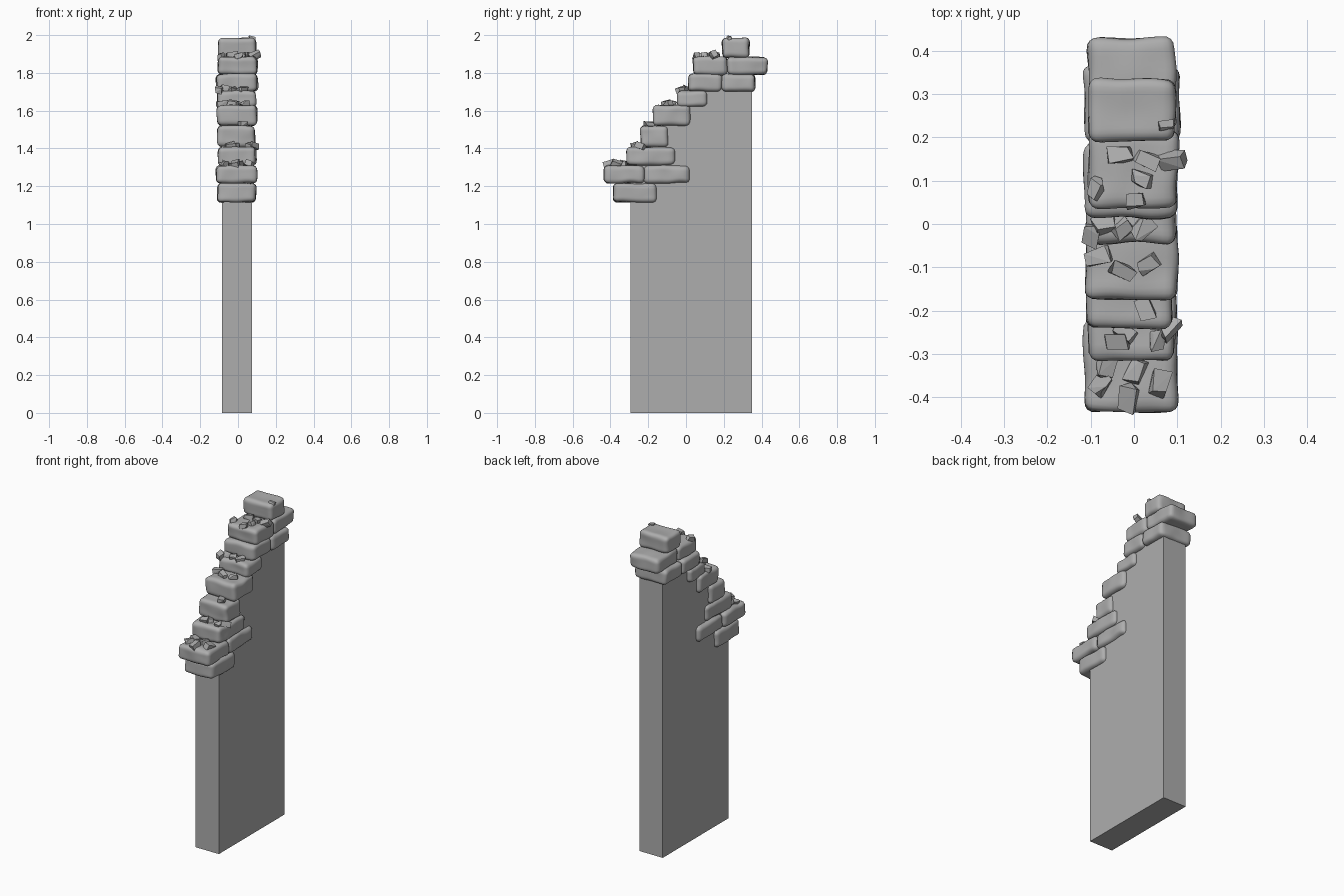
import bpy, bmesh, random
from math import pi
from mathutils import Vector, Euler, noise

random.seed(4)
if "Cube" in bpy.data.objects:
    bpy.data.objects.remove(bpy.data.objects["Cube"], do_unlink=True)

grey = bpy.data.materials.new("stone_grey")
grey.use_nodes = True
grey.diffuse_color = (0.42, 0.42, 0.42, 1)
bsdf = next(n for n in grey.node_tree.nodes if n.type == "BSDF_PRINCIPLED")
bsdf.inputs["Base Color"].default_value = (0.42, 0.42, 0.42, 1)
bsdf.inputs["Roughness"].default_value = 0.9


def finish(bm, name, smooth=False):
    bmesh.ops.recalc_face_normals(bm, faces=bm.faces)
    for f in bm.faces:
        f.smooth = smooth
    mesh = bpy.data.meshes.new(name)
    bm.to_mesh(mesh)
    bm.free()
    mesh.materials.append(grey)
    obj = bpy.data.objects.new(name, mesh)
    bpy.context.collection.objects.link(obj)
    return obj


# Plain wall slab with its top edge climbing under the stones
def wall(profile, x0, x1):
    bm = bmesh.new()
    face = bm.faces.new([bm.verts.new((x0, y, z)) for y, z in profile])
    side = bmesh.ops.extrude_face_region(bm, geom=[face])["geom"]
    moved = [v for v in side if isinstance(v, bmesh.types.BMVert)]
    bmesh.ops.translate(bm, verts=moved, vec=(x1 - x0, 0, 0))
    finish(bm, "wall")


wall([(-.295, 0), (.35, 0), (.35, 1.74), (.1, 1.74), (.03, 1.66),
      (-.08, 1.57), (-.17, 1.46), (-.2, 1.36), (-.295, 1.26)], -.085, .075)


# Worn stone block: rounded box with slightly uneven surfaces
def stone(name, x0, x1, y0, y1, z0, z1, radius=.024):
    centre = Vector((x0 + x1, y0 + y1, z0 + z1)) / 2
    half = Vector((x1 - x0, y1 - y0, z1 - z0)) / 2
    inner = half - Vector((radius,) * 3)
    bm = bmesh.new()
    bmesh.ops.create_cube(bm, size=2)
    bmesh.ops.subdivide_edges(bm, edges=bm.edges, cuts=13, use_grid_fill=True)
    for v in bm.verts:
        p = Vector(a * b for a, b in zip(v.co, half))
        core = Vector(max(-b, min(b, a)) for a, b in zip(p, inner))
        p = core + (p - core).normalized() * radius
        wobble = noise.noise_vector((p + centre * 5) * 11)
        v.co = centre + p + wobble * .007
    finish(bm, name, smooth=True)


# Stepped coping, from the lowest course to the peak
stones = [
    ("course_1_stone", -.11, .095, -.385, -.155, 1.115, 1.215),
    ("course_2_front_stone", -.115, .1, -.435, -.22, 1.215, 1.31),
    ("course_2_back_stone", -.11, .095, -.222, .02, 1.215, 1.31),
    ("course_3_stone", -.105, .095, -.315, -.06, 1.31, 1.408),
    ("course_4_stone", -.11, .09, -.24, -.095, 1.408, 1.523),
    ("course_5_stone", -.11, .1, -.175, .02, 1.52, 1.63),
    ("course_6_stone", -.11, .095, -.045, .115, 1.62, 1.705),
    ("course_7_front_stone", -.115, .1, .015, .19, 1.70, 1.795),
    ("course_7_back_stone", -.115, .105, .188, .365, 1.70, 1.795),
    ("course_8_front_stone", -.105, .1, .035, .22, 1.79, 1.885),
    ("course_8_back_stone", -.105, .095, .218, .43, 1.79, 1.885),
    ("peak_stone", -.105, .095, .19, .335, 1.88, 1.985),
]
for s in stones:
    stone(*s)


# Angular rubble chips lying on the steps
def chip(x, y, z, size):
    bm = bmesh.new()
    turn = Euler((random.uniform(-.4, .4), random.uniform(-.4, .4),
                  random.uniform(0, 2 * pi))).to_matrix()
    bmesh.ops.create_cube(bm, size=1)
    corner = random.choice(list(bm.verts))
    bmesh.ops.bevel(bm, geom=[corner], offset=.45, affect="VERTICES", segments=1)
    for v in bm.verts:
        v.co += Vector(random.uniform(-.16, .16) for _ in range(3))
        v.co = turn @ Vector((v.co.x * size * 1.25, v.co.y * size * .85,
                              v.co.z * size * .75))
        v.co += Vector((x, y, z + size * .3))
    hull = bmesh.ops.convex_hull(bm, input=bm.verts)
    loose = {g for g in hull["geom_interior"] + hull["geom_unused"]
             if isinstance(g, bmesh.types.BMVert)}
    bmesh.ops.delete(bm, geom=list(loose), context="VERTS")
    finish(bm, "rubble_chip")


rubble = {
    1.305: [(-.075, -.37), (-.065, -.33), (.005, -.34), (.06, -.37), (-.015, -.4)],
    1.40: [(-.04, -.27), (.055, -.27), (-.02, -.25), (.08, -.24)],
    1.515: [(.025, -.195)],
    1.625: [(-.085, -.075), (-.025, -.11), (.035, -.09)],
    1.70: [(-.07, 0), (-.025, -.01), (.02, -.01), (-.1, -.025)],
    1.88: [(-.03, .16), (.03, .15), (.09, .145), (.02, .105), (-.09, .08), (.005, .055)],
    1.975: [(.075, .23)],
}
for z, spots in rubble.items():
    for x, y in spots:
        chip(x, y, z, .026 if z > 1.9 else random.uniform(.034, .042))
